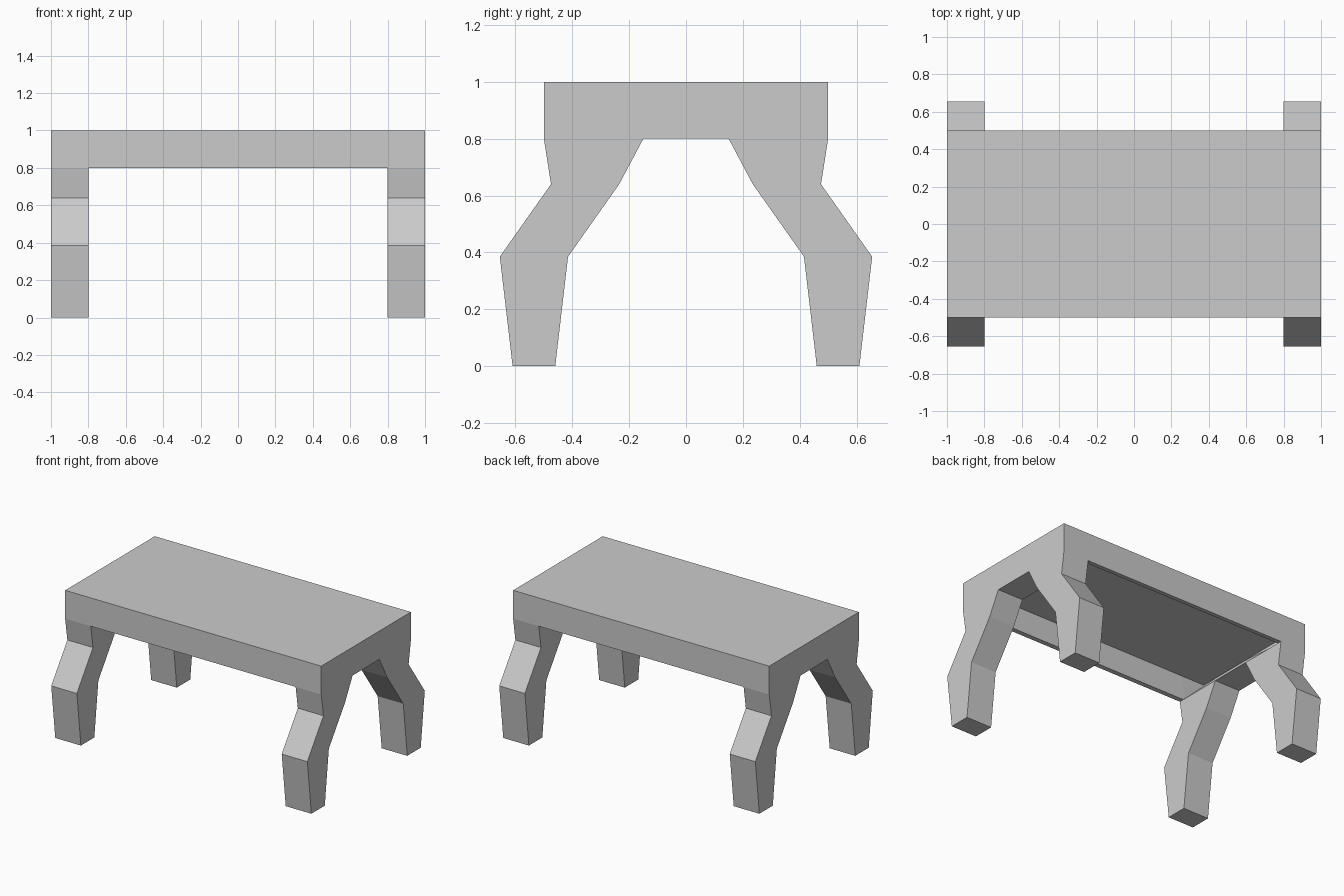
import bpy, bmesh
from bmesh.types import BMVert

if "Cube" in bpy.data.objects:
    bpy.data.objects.remove(bpy.data.objects["Cube"])

bm = bmesh.new()

# Tabletop footprint: 3 x 3 grid whose corner cells carry the legs
bmesh.ops.create_grid(bm, x_segments=3, y_segments=3, size=1)
for v in bm.verts:
    sx, sy = (1 if v.co.x > 0 else -1), (1 if v.co.y > 0 else -1)
    v.co = (sx * (1 if abs(v.co.x) > 0.5 else 0.8),
            sy * (0.5 if abs(v.co.y) > 0.5 else 0.15), 0.8)
bottom = list(bm.faces)

# Raise the top and aprons
res = bmesh.ops.extrude_face_region(bm, geom=bottom, use_keep_orig=True)
for v in (g for g in res["geom"] if isinstance(v := g, BMVert)):
    v.co.z = 1.0

# Bent legs: (height, outer y, inner y) of each section going down
corners, middle = [], []
for f in bm.faces:
    c = f.calc_center_median()
    if abs(c.z - 0.8) < 0.01:
        if abs(c.x) > 0.85 and abs(c.y) > 0.2:
            corners.append(f)
        elif abs(c.x) < 0.1:
            middle.append(f)
for z, outer, inner in ((0.64, 0.475, 0.235), (0.385, 0.655, 0.415), (0, 0.61, 0.46)):
    next_faces = []
    for f in corners:
        mid = abs(f.calc_center_median().y)
        new = bmesh.ops.extrude_discrete_faces(bm, faces=[f])["faces"][0]
        for v in new.verts:
            s = 1 if v.co.y > 0 else -1
            v.co.y = s * (outer if abs(v.co.y) > mid else inner)
            v.co.z = z
        next_faces.append(new)
    corners = next_faces

# Open the underside between the legs
bmesh.ops.remove_doubles(bm, verts=bm.verts[:], dist=1e-5)
bmesh.ops.recalc_face_normals(bm, faces=bm.faces[:])
bmesh.ops.delete(bm, geom=[f for f in middle if f.is_valid], context="FACES")

mesh = bpy.data.meshes.new("table")
bm.to_mesh(mesh)
bm.free()
table = bpy.data.objects.new("table", mesh)
bpy.context.collection.objects.link(table)

# Thin shell walls, grown inward
shell = table.modifiers.new("shell", "SOLIDIFY")
shell.thickness = 0.02
shell.offset = -1
shell.use_even_offset = True
